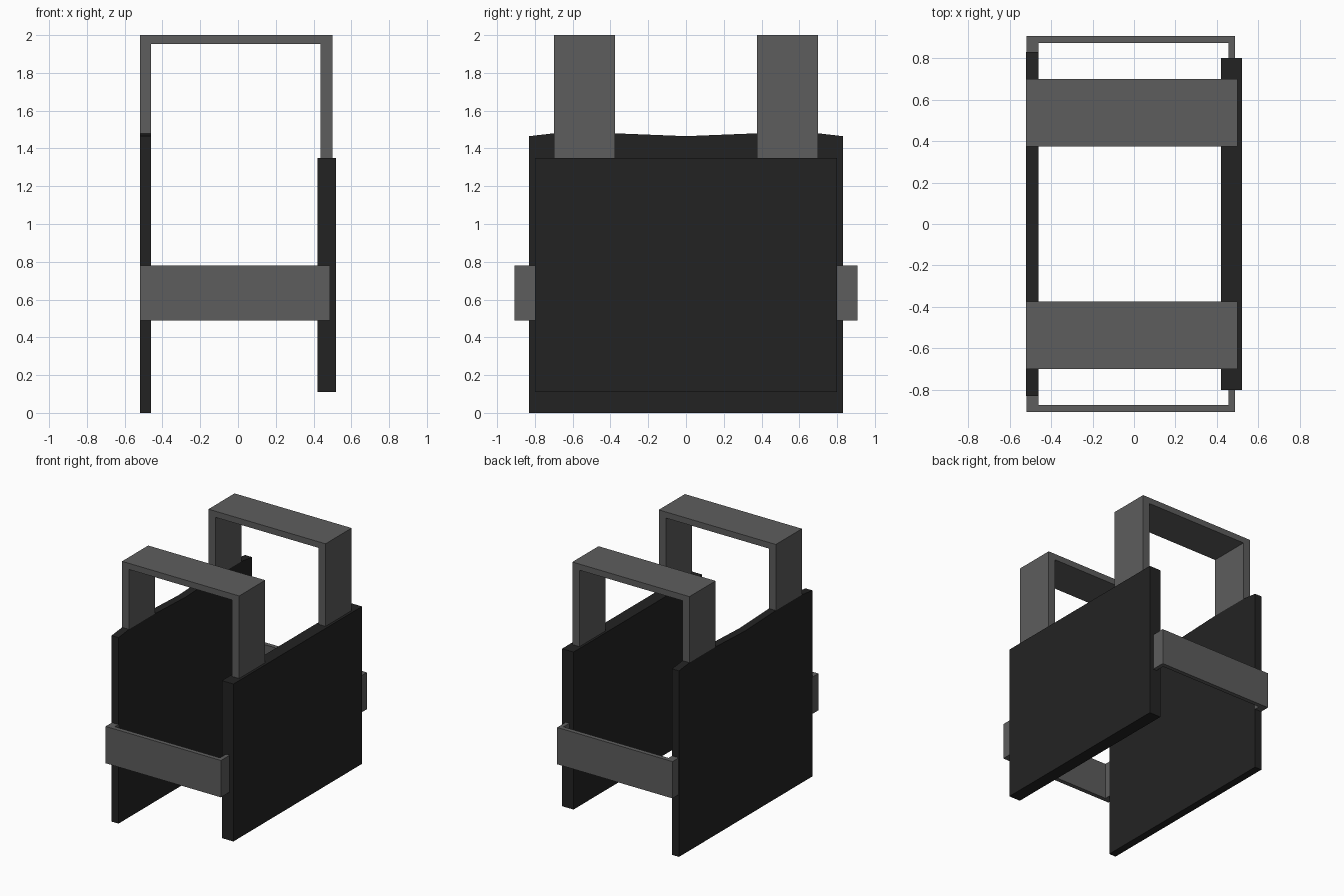
import bpy, bmesh
from mathutils import Vector

if "Cube" in bpy.data.objects:
    bpy.data.objects.remove(bpy.data.objects["Cube"])


def material(name, v):
    m = bpy.data.materials.new(name)
    m.diffuse_color = (v, v, v, 1)
    m.use_nodes = True
    m.node_tree.nodes["Principled BSDF"].inputs["Base Color"].default_value = m.diffuse_color
    return m


dark = material("black_plate", 0.0165)
grey = material("grey_webbing", 0.11)


def prism(name, pts, axis, lo, hi, mat):
    """Extrude a closed 2D outline along an axis from lo to hi."""
    def place(a, b):
        return {"x": (lo, a, b), "y": (a, lo, b), "z": (a, b, lo)}[axis]
    bm = bmesh.new()
    face = bm.faces.new([bm.verts.new(place(*p)) for p in pts])
    ext = bmesh.ops.extrude_face_region(bm, geom=[face])
    move = Vector([hi - lo if axis == c else 0 for c in "xyz"])
    bmesh.ops.translate(bm, vec=move,
                        verts=[g for g in ext["geom"] if isinstance(g, bmesh.types.BMVert)])
    bmesh.ops.recalc_face_normals(bm, faces=bm.faces)
    me = bpy.data.meshes.new(name)
    bm.to_mesh(me)
    bm.free()
    me.materials.append(mat)
    ob = bpy.data.objects.new(name, me)
    bpy.context.collection.objects.link(ob)
    return ob


# Back plate with a gently notched top edge
half_top = [(0.83, 1.465), (0.70, 1.48), (0.375, 1.48)]
top = half_top + [(0, 1.465)] + [(-y, z) for y, z in reversed(half_top)]
prism("back_plate", [(-0.83, 0), (0.83, 0)] + top, "x", -0.52, -0.46, dark)

# Shorter, thicker front plate
prism("front_plate", [(-0.80, 0.11), (0.80, 0.11), (0.80, 1.35), (-0.80, 1.35)],
      "x", 0.42, 0.52, dark)

# Shoulder straps: arches standing on the plate tops
arch = [(-0.52, 1.48), (-0.52, 2.0), (0.50, 2.0), (0.50, 1.35),
        (0.438, 1.35), (0.438, 1.952), (-0.46, 1.952), (-0.46, 1.48)]
# Side straps: brackets joining the plate edges
for side, s in (("left", 1), ("right", -1)):
    prism(side + "_shoulder_strap", arch, "y", s * 0.375, s * 0.70, grey)
    bracket = [(-0.518, 0.83), (-0.518, 0.908), (0.487, 0.908), (0.487, 0.80),
               (0.455, 0.80), (0.455, 0.874), (-0.46, 0.874), (-0.46, 0.83)]
    prism(side + "_side_strap", [(x, s * y) for x, y in bracket], "z", 0.49, 0.78, grey)
